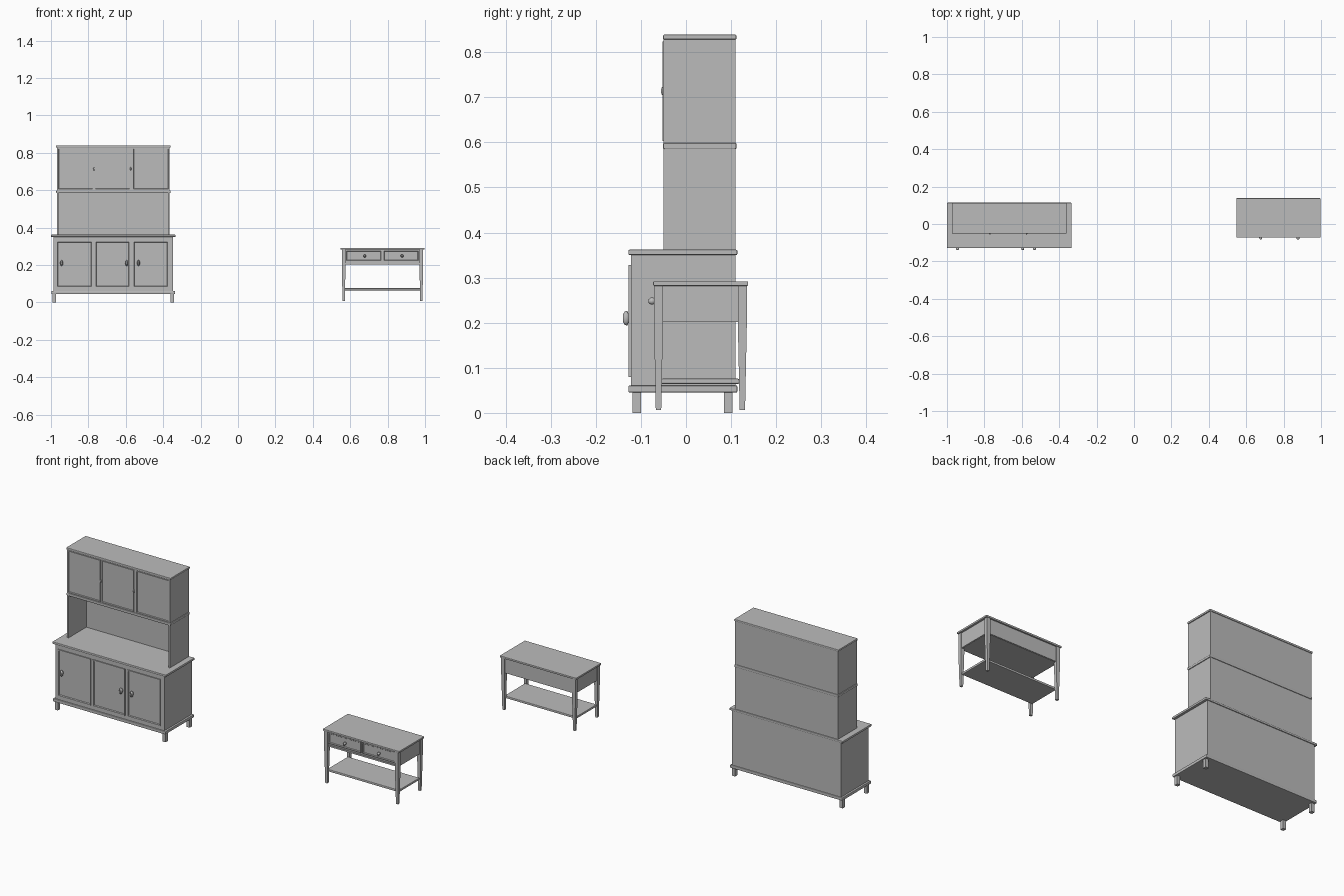
import bpy, bmesh
from mathutils import Vector, Matrix

if "Cube" in bpy.data.objects:
    bpy.data.objects.remove(bpy.data.objects["Cube"], do_unlink=True)

grey = bpy.data.materials.new("plain grey")
grey.use_nodes = True
COLOUR = (0.5, 0.5, 0.5, 1)
grey.diffuse_color = COLOUR
grey.node_tree.nodes["Principled BSDF"].inputs["Base Color"].default_value = COLOUR


def finish(name, bm):
    bmesh.ops.recalc_face_normals(bm, faces=bm.faces)
    mesh = bpy.data.meshes.new(name)
    bm.to_mesh(mesh)
    bm.free()
    mesh.materials.append(grey)
    obj = bpy.data.objects.new(name, mesh)
    bpy.context.collection.objects.link(obj)
    return obj


def box_mesh(x, y, z):
    bm = bmesh.new()
    bmesh.ops.create_cube(bm, size=1)
    for v in bm.verts:
        v.co = Vector([(a + b) / 2 + c * (b - a) for (a, b), c in zip((x, y, z), v.co)])
    return bm


def box(name, x, y, z, bevel=0):
    obj = finish(name, box_mesh(x, y, z))
    if bevel:
        mod = obj.modifiers.new("edge", "BEVEL")
        mod.width, mod.segments = bevel, 2
    return obj


def panel(name, x, y, z, border, rim=0.004, depth=0.005):
    """Front with a flat border, a sloped moulding and a sunken field."""
    bm = box_mesh(x, y, z)
    bm.normal_update()
    front = min(bm.faces, key=lambda f: f.calc_center_median().y)
    bmesh.ops.inset_region(bm, faces=[front], thickness=border)
    bmesh.ops.inset_region(bm, faces=[front], thickness=rim, depth=-depth)
    return finish(name, bm)


def knob(name, x, y, z, rx, rz, length):
    """Turned knob pointing forward: narrow stem, wide head, domed end."""
    bm = bmesh.new()
    rings = []
    for t, r in ((0, 0.6), (0.3, 0.55), (0.45, 1), (0.75, 0.95), (1, 0.5)):
        ring = bmesh.ops.create_circle(bm, segments=12, radius=1)["verts"]
        for v in ring:
            v.co = Vector((x + v.co.x * rx * r, y - t * length, z + v.co.y * rz * r))
        rings.append(ring)
    for a, b in zip(rings, rings[1:]):
        for i in range(12):
            j = (i + 1) % 12
            bm.faces.new((a[i], a[j], b[j], b[i]))
    bm.faces.new(rings[0])
    bm.faces.new(rings[-1])
    obj = finish(name, bm)
    for p in obj.data.polygons:
        p.use_smooth = len(p.vertices) == 4
    return obj


# Sideboard base
box("base_carcass", (-0.987, -0.347), (-0.122, 0.11), (0.06, 0.352))
box("base_plinth", (-0.997, -0.337), (-0.128, 0.114), (0.045, 0.061), 0.003)
box("base_top", (-1.0, -0.334), (-0.128, 0.114), (0.35, 0.362), 0.003)
for side, x in (("right", -0.992), ("left", -0.36)):
    for end, y in (("front", -0.119), ("back", 0.084)):
        box(f"base_{end}_{side}_foot", (x, x + 0.018), (y, y + 0.019), (0, 0.046))

# Doors, lower and upper
DOORS = ((-0.97, -0.778), (-0.766, -0.576), (-0.562, -0.37))
for i, x in enumerate(DOORS, 1):
    panel(f"base_door_{i}", x, (-0.127, -0.115), (0.08, 0.328), 0.008)
    panel(f"upper_door_{i}", x if i > 1 else (-0.962, -0.774),
          (-0.052, -0.045), (0.603, 0.824), 0.004)
for i, x in enumerate((-0.943, -0.595, -0.532), 1):
    knob(f"base_door_handle_{i}", x, -0.122, 0.21, 0.008, 0.016, 0.018)
for i, x in enumerate((-0.77, -0.574), 1):
    knob(f"upper_door_handle_{i}", x, -0.049, 0.714, 0.004, 0.009, 0.006)

# Hutch with open niche
for side, x in (("right", -0.968), ("left", -0.373)):
    box(f"hutch_{side}_side", (x, x + 0.008), (-0.05, 0.11), (0.36, 0.832))
box("hutch_back", (-0.962, -0.371), (0.1, 0.109), (0.36, 0.832))
box("hutch_cabinet", (-0.962, -0.371), (-0.048, 0.105), (0.59, 0.83))
box("hutch_shelf_trim", (-0.972, -0.361), (-0.051, 0.112), (0.585, 0.599), 0.003)
box("hutch_top", (-0.973, -0.36), (-0.051, 0.112), (0.828, 0.839), 0.003)

# Console table
box("table_top", (0.548, 0.997), (-0.073, 0.138), (0.282, 0.292), 0.002)
for side, x in (("right", 0.565), ("left", 0.98)):
    for end, y in (("front", -0.061), ("back", 0.125)):
        leg = box_mesh((x - 0.01, x + 0.01), (y - 0.01, y + 0.01), (0.006, 0.283))
        # Square upper block, then a taper to the floor
        cut = bmesh.ops.bisect_plane(leg, geom=leg.verts[:] + leg.edges[:] + leg.faces[:],
                                     plane_co=(0, 0, 0.2), plane_no=(0, 0, 1))
        for v in leg.verts:
            if v.co.z < 0.1:
                v.co.x = x + (v.co.x - x) * 0.6
                v.co.y = y + (v.co.y - y) * 0.6
        finish(f"table_{end}_{side}_leg", leg)
for side, x in (("right", 0.559), ("left", 0.977)):
    box(f"table_{side}_apron", (x, x + 0.009), (-0.055, 0.12), (0.204, 0.283))
box("table_back_apron", (0.57, 0.975), (0.121, 0.13), (0.204, 0.283))
box("table_front_apron", (0.57, 0.975), (-0.06, -0.05), (0.204, 0.283))
box("table_drawer_floor", (0.562, 0.983), (-0.064, 0.127), (0.202, 0.21))
box("table_shelf", (0.562, 0.983), (-0.055, 0.118), (0.064, 0.076), 0.003)
for i, x in enumerate(((0.577, 0.768), (0.776, 0.968)), 1):
    panel(f"table_drawer_{i}", x, (-0.068, -0.058), (0.22, 0.279), 0.006, 0.004, 0.004)
    knob(f"table_drawer_knob_{i}", sum(x) / 2 + 0.005, -0.064, 0.248, 0.008, 0.008, 0.019)
